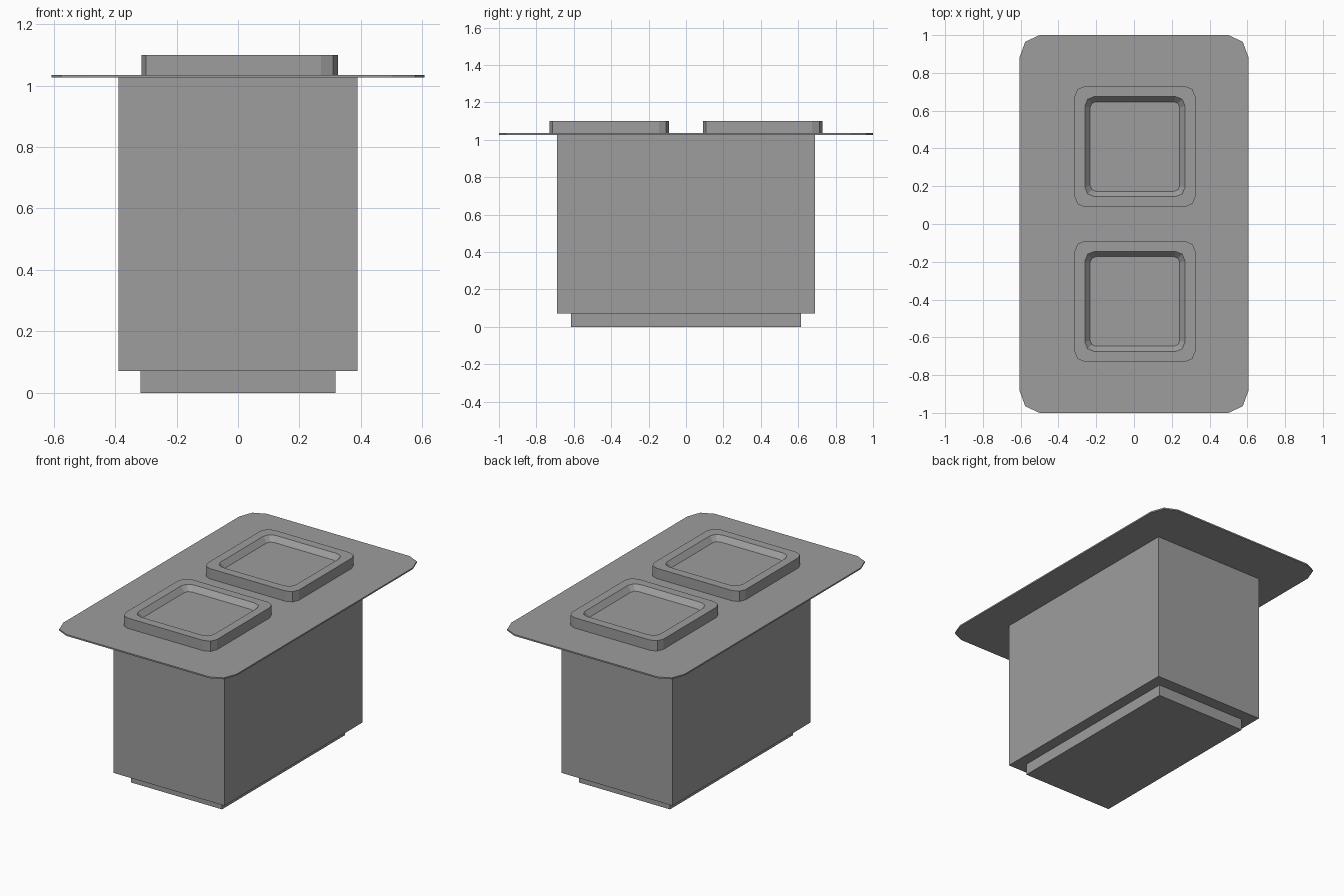
import bpy, bmesh, math

cube = bpy.data.objects.get("Cube")
if cube:
    bpy.data.objects.remove(cube, do_unlink=True)

# Single grey finish
grey = bpy.data.materials.new("mid_grey")
grey.use_nodes = True
colour = (0.34, 0.34, 0.34, 1)
grey.diffuse_color = colour
grey.node_tree.nodes["Principled BSDF"].inputs["Base Color"].default_value = colour


def outline(hx, hy, rx, ry, steps=2):
    """Rectangle outline with faceted corners; zero radius gives square ones."""
    if rx == 0:
        return [(hx, hy), (-hx, hy), (-hx, -hy), (hx, -hy)]
    points = []
    for quarter, (sx, sy) in enumerate([(1, 1), (-1, 1), (-1, -1), (1, -1)]):
        for i in range(steps + 1):
            a = math.pi / 2 * (quarter + i / steps)
            points.append((sx * (hx - rx) + rx * math.cos(a),
                           sy * (hy - ry) + ry * math.sin(a)))
    return points


def stack(name, layers, centre=(0, 0)):
    """Closed solid skinned through (half x, half y, radius x, radius y, z) layers."""
    bm = bmesh.new()
    rings = [[bm.verts.new((x + centre[0], y + centre[1], z))
              for x, y in outline(hx, hy, rx, ry)]
             for hx, hy, rx, ry, z in layers]
    bm.faces.new(rings[0][::-1])
    for low, high in zip(rings, rings[1:]):
        for i in range(len(low)):
            j = (i + 1) % len(low)
            bm.faces.new((low[i], low[j], high[j], high[i]))
    bm.faces.new(rings[-1])
    bmesh.ops.recalc_face_normals(bm, faces=bm.faces)
    mesh = bpy.data.meshes.new(name)
    bm.to_mesh(mesh)
    bm.free()
    mesh.materials.append(grey)
    obj = bpy.data.objects.new(name, mesh)
    bpy.context.collection.objects.link(obj)
    return obj


# Recessed foot, main box and overhanging top plate
stack("foot", [(0.318, 0.614, 0, 0, 0), (0.318, 0.614, 0, 0, 0.071)])
stack("main_box", [(0.389, 0.69, 0, 0, 0.071), (0.389, 0.69, 0, 0, 1.026)])
stack("top_plate", [(0.607, 1, 0.107, 0.12, 1.026), (0.607, 1, 0.107, 0.12, 1.035)])

# Two raised square pads, each with a sloped shallow recess
for name, y in (("front_pad", -0.41), ("back_pad", 0.41)):
    stack(name, [(0.32, 0.32, 0.055, 0.055, 1.035),
                 (0.32, 0.32, 0.055, 0.055, 1.10),
                 (0.265, 0.265, 0.05, 0.05, 1.10),
                 (0.237, 0.237, 0.03, 0.03, 1.068)], (0.005, y))
